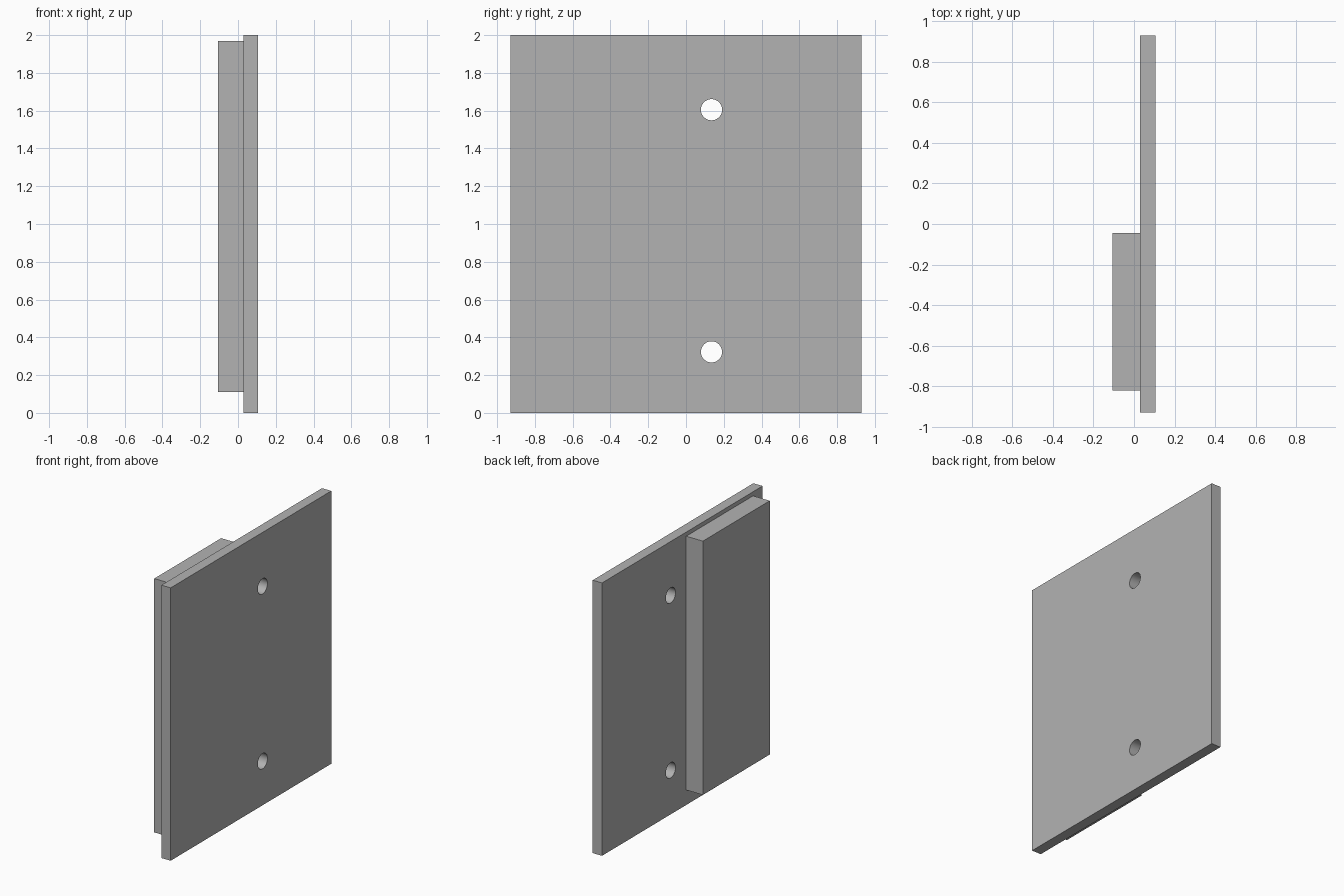
import bpy
import math

cube = bpy.data.objects.get("Cube")
if cube:
    bpy.data.objects.remove(cube, do_unlink=True)

grey = bpy.data.materials.new("plain_grey")
grey.use_nodes = True
colour = (0.448, 0.448, 0.448, 1)
grey.diffuse_color = colour
grey.node_tree.nodes["Principled BSDF"].inputs["Base Color"].default_value = colour


def box(name, low, high):
    """Box spanning two opposite corners."""
    centre = [(a + b) / 2 for a, b in zip(low, high)]
    bpy.ops.mesh.primitive_cube_add(size=1, location=centre)
    obj = bpy.context.object
    obj.name = name
    obj.scale = [b - a for a, b in zip(low, high)]
    bpy.ops.object.transform_apply(location=False, rotation=False, scale=True)
    obj.data.materials.append(grey)
    return obj


# Upright plate and the block fixed to its side
plate = box("plate", (0.03, -0.93, 0), (0.105, 0.93, 2))
block = box("block", (-0.105, -0.82, 0.11), (0.03, -0.045, 1.97))

# Two round holes through the plate
for z in (0.323, 1.605):
    bpy.ops.mesh.primitive_cylinder_add(
        vertices=48, radius=0.056, depth=0.3,
        location=(0.07, 0.135, z), rotation=(0, math.pi / 2, 0))
    cutter = bpy.context.object
    cutter.name = "hole_cutter"
    cutter.hide_render = True
    cutter.data.materials.append(grey)
    cut = plate.modifiers.new("hole", "BOOLEAN")
    cut.operation = "DIFFERENCE"
    cut.solver = "EXACT"
    cut.object = cutter
    bpy.ops.object.select_all(action="DESELECT")
    plate.select_set(True)
    bpy.context.view_layer.objects.active = plate
    bpy.ops.object.modifier_apply(modifier=cut.name)
    bpy.data.objects.remove(cutter, do_unlink=True)

# Smooth hole walls, sharp plate edges
bpy.ops.object.shade_smooth_by_angle(angle=math.radians(30))
